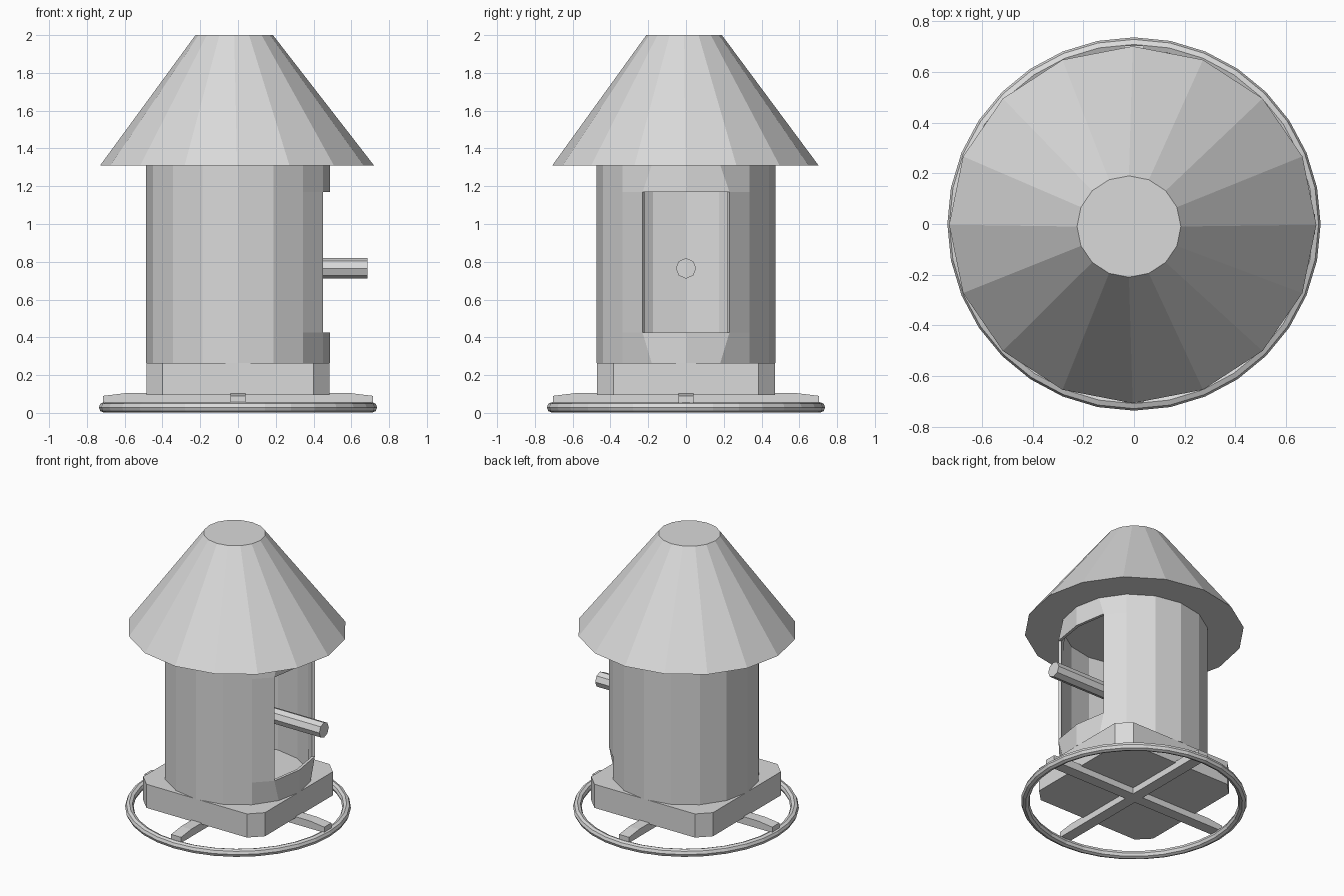
import bpy, bmesh
from math import cos, sin, pi
from mathutils import Matrix

SIDES = 16

cube = bpy.data.objects.get("Cube")
if cube:
    bpy.data.objects.remove(cube, do_unlink=True)

gray = bpy.data.materials.new("plain_gray")
gray.use_nodes = True
gray.diffuse_color = (0.7, 0.7, 0.7, 1)
gray.node_tree.nodes["Principled BSDF"].inputs["Base Color"].default_value = (0.7, 0.7, 0.7, 1)


def finish(name, bm):
    bmesh.ops.recalc_face_normals(bm, faces=bm.faces[:])
    mesh = bpy.data.meshes.new(name)
    bm.to_mesh(mesh)
    bm.free()
    mesh.materials.append(gray)
    obj = bpy.data.objects.new(name, mesh)
    bpy.context.collection.objects.link(obj)
    return obj


def ring(bm, rx, ry, z, cx=0, cy=0):
    angles = [2 * pi * i / SIDES for i in range(SIDES)]
    return [bm.verts.new((cx + rx * cos(a), cy + ry * sin(a), z)) for a in angles]


def bridge(bm, low, high, skip=()):
    n = len(low)
    for i in range(n):
        if i not in skip:
            j = (i + 1) % n
            bm.faces.new((low[i], low[j], high[j], high[i]))


def prism(name, outline, place):
    """Closed solid between two copies of an outline, set by place(u, v, side)."""
    bm = bmesh.new()
    a, b = [[bm.verts.new(place(u, v, s)) for u, v in outline] for s in (-1, 1)]
    bridge(bm, a, b)
    bm.faces.new(a)
    bm.faces.new(b)
    return finish(name, bm)


# Truncated cone roof
bm = bmesh.new()
eave = ring(bm, 0.725, 0.705, 1.31, -0.005, -0.003)
crown = ring(bm, 0.205, 0.2, 2.0, -0.02, -0.01)
bridge(bm, eave, crown)
bm.faces.new(eave)
bm.faces.new(crown)
finish("roof", bm)

# Faceted wall with a doorway facing +x
bm = bmesh.new()
levels = [ring(bm, 0.488, 0.475, z) for z in (0.265, 0.425, 1.17, 1.31)]
for level in levels[1:3]:
    level[1].co.y = 0.23
    level[-1].co.y = -0.23
for k in range(3):
    bridge(bm, levels[k], levels[k + 1], (0, SIDES - 1) if k == 1 else ())
wall = finish("wall", bm)
shell = wall.modifiers.new("thickness", "SOLIDIFY")
shell.thickness = 0.02
shell.offset = -1

# Square plinth with cut corners
x, y, c = 0.485, 0.47, 0.085
corner = [(x, y - c), (x - c, y)]
quarter = corner + [(-u, v) for u, v in reversed(corner)]
outline = quarter + [(-u, -v) for u, v in quarter]
prism("plinth", outline, lambda u, v, s: (u, v, 0.18 + s * 0.085))

# Crossed support bars with sloping ends
half_bar = [(0.715, 0.05), (0.715, 0.09), (0.6, 0.104)]
bar = half_bar + [(-u, v) for u, v in reversed(half_bar)]
prism("side_bar", bar, lambda u, v, s: (u, s * 0.04, v))
prism("front_bar", bar, lambda u, v, s: (s * 0.04, u * 0.985, v))

# Round foot hoop
bpy.ops.mesh.primitive_torus_add(major_segments=32, minor_segments=8,
                                 major_radius=0.709, minor_radius=0.028,
                                 location=(0, 0, 0.029))
hoop = bpy.context.object
hoop.name = "foot_hoop"
hoop.data.materials.append(gray)

# Perch rod through the doorway
bm = bmesh.new()
bmesh.ops.create_cone(bm, cap_ends=True, segments=8, radius1=0.054,
                      radius2=0.054, depth=0.685)
bmesh.ops.transform(bm, matrix=Matrix.Translation((0.3425, 0, 0.765))
                    @ Matrix.Rotation(pi / 2, 4, "Y"), verts=bm.verts[:])
finish("perch_rod", bm)
